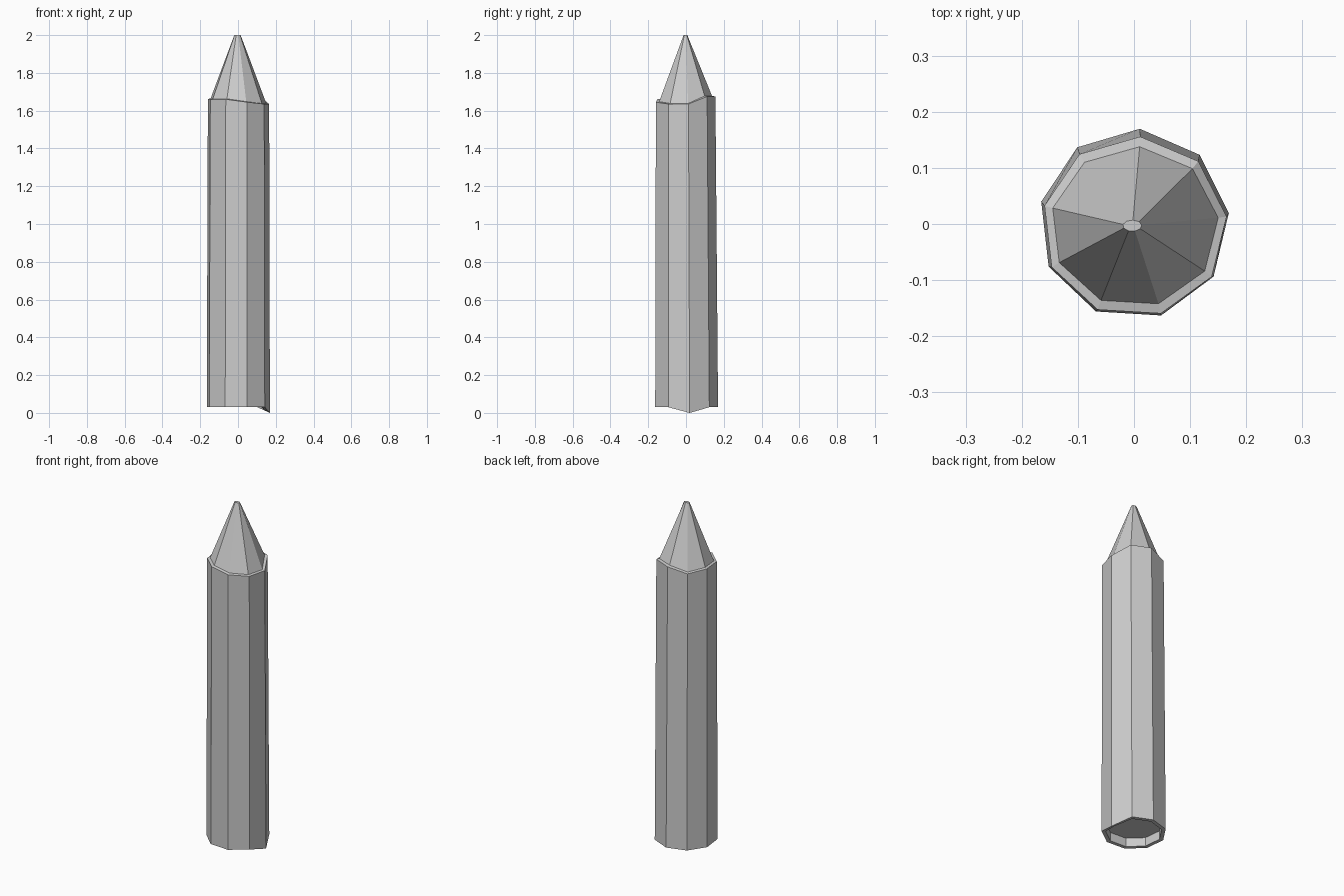
import bpy, bmesh, math

if "Cube" in bpy.data.objects:
    bpy.data.objects.remove(bpy.data.objects["Cube"])

SIDES = 9
START = 6.5  # degrees, first corner just behind +x


def ring(bm, rx, ry, cx, cy, heights):
    verts = []
    for i in range(SIDES):
        a = math.radians(START + i * 360 / SIDES)
        verts.append(bm.verts.new((cx + rx * math.cos(a), cy + ry * math.sin(a), heights[i])))
    return verts


def bridge(bm, lower, upper):
    for i in range(SIDES):
        j = (i + 1) % SIDES
        bm.faces.new((lower[i], lower[j], upper[j], upper[i]))


# Uneven cut heights around the shaft, counter-clockwise from +x
rim_z = [1.635, 1.675, 1.675, 1.65, 1.662, 1.66, 1.66, 1.645, 1.635]
base_z = [0.0] + [0.03] * 8

bm = bmesh.new()
# Hollow underside, shaft wall, rim and sharpened point
rings = [
    ring(bm, 0.148, 0.148, 0, 0, [0.08] * SIDES),
    ring(bm, 0.148, 0.148, 0, 0, [0.01 + 0.02 * (i > 0) for i in range(SIDES)]),
    ring(bm, 0.17, 0.17, 0, 0, base_z),
    ring(bm, 0.165, 0.161, 0.001, -0.005, rim_z),
    ring(bm, 0.15, 0.143, 0.001, -0.005, [z + 0.003 for z in rim_z]),
    ring(bm, 0.017, 0.01, -0.003, -0.003, [2.0] * SIDES),
]
for lower, upper in zip(rings, rings[1:]):
    bridge(bm, lower, upper)
bm.faces.new(list(reversed(rings[0])))
bm.faces.new(rings[-1])
bmesh.ops.recalc_face_normals(bm, faces=bm.faces)

mesh = bpy.data.meshes.new("wooden_stake")
bm.to_mesh(mesh)
bm.free()
stake = bpy.data.objects.new("wooden_stake", mesh)
bpy.context.collection.objects.link(stake)
